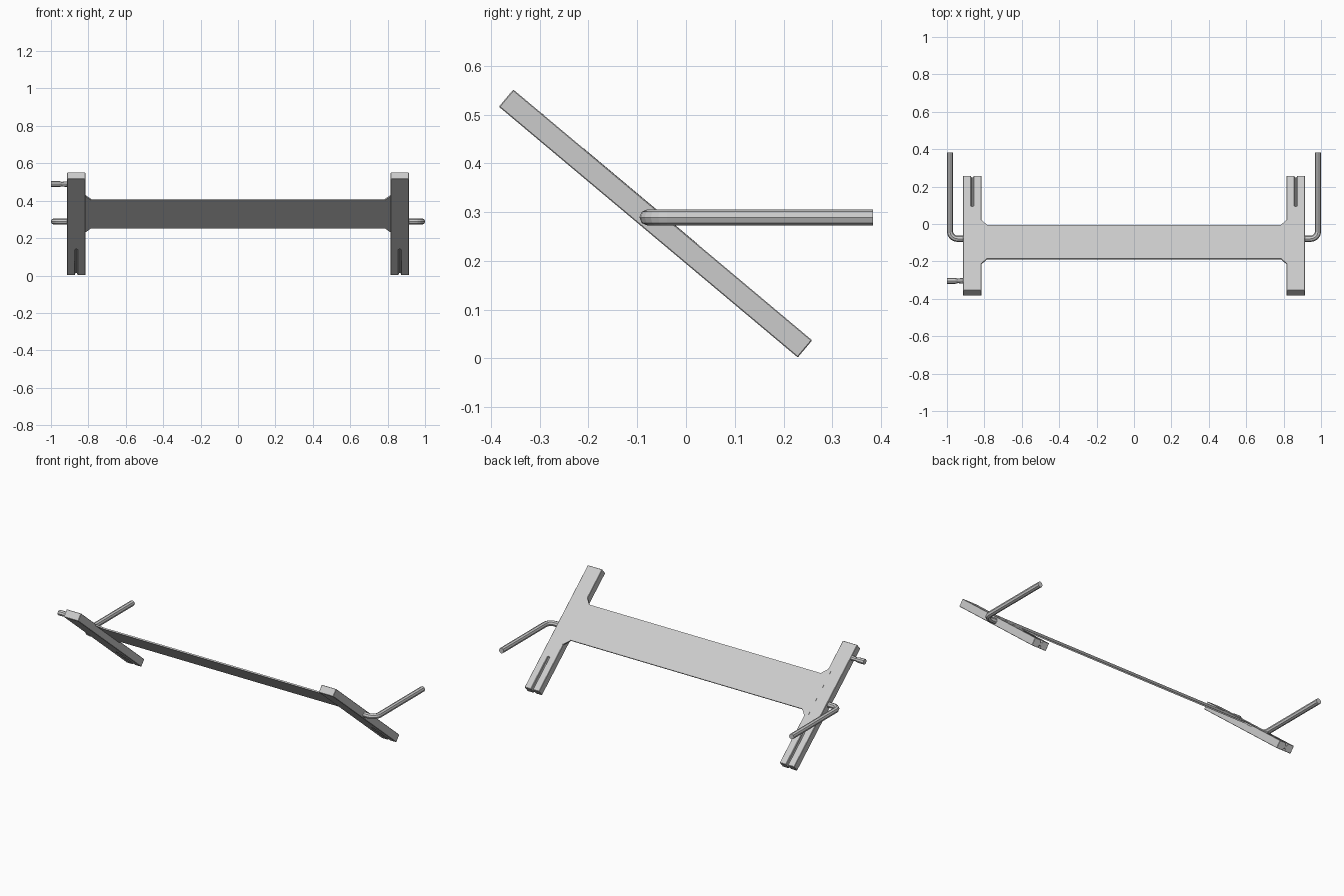
import bpy, bmesh, math
from mathutils import Vector

if "Cube" in bpy.data.objects:
    bpy.data.objects.remove(bpy.data.objects["Cube"])

# Tilted frame: x across, u along the bars (down towards the back), n out of the upper face
TILT = math.radians(40)
CENTRE = Vector((0, -0.0625, 0.2765))
U = Vector((0, math.cos(TILT), -math.sin(TILT)))
N = Vector((0, math.sin(TILT), math.cos(TILT)))
HALF_L, HALF_T = 0.4, 0.023


def place(x, u, n):
    return CENTRE + Vector((x, 0, 0)) + U * u + N * n


def loft(name, rings):
    """Closed solid through a list of equally sized rings."""
    bm = bmesh.new()
    loops = [[bm.verts.new(p) for p in ring] for ring in rings]
    count = len(loops[0])
    for a, b in zip(loops, loops[1:]):
        for i in range(count):
            j = (i + 1) % count
            bm.faces.new((a[i], a[j], b[j], b[i]))
    bm.faces.new(loops[0][::-1])
    bm.faces.new(loops[-1])
    bmesh.ops.recalc_face_normals(bm, faces=bm.faces)
    mesh = bpy.data.meshes.new(name)
    bm.to_mesh(mesh)
    bm.free()
    ob = bpy.data.objects.new(name, mesh)
    bpy.context.collection.objects.link(ob)
    return ob


# Side bars with a groove along the middle of the lower end, above and below
def bar_ring(side, u, depth):
    mid, w, g = 0.865, 0.049, 0.007
    half = [(-w, HALF_T), (-g, HALF_T), (-g * 0.6, HALF_T - depth),
            (g * 0.6, HALF_T - depth), (g, HALF_T), (w, HALF_T)]
    outline = half + [(-x, -n) for x, n in half]
    return [place(side * (mid + x), u, n) for x, n in outline]


for side, label in ((-1, "left"), (1, "right")):
    bar = loft(label + "_side_bar",
               [bar_ring(side, u, d) for u, d in
                ((-HALF_L, 0), (0.185, 0), (0.187, 0.009), (HALF_L, 0.014))]
               )
    bevel = bar.modifiers.new("edge_chamfer", 'BEVEL')
    bevel.width = 0.003
    bevel.segments = 1
    bevel.limit_method = 'ANGLE'
    bevel.angle_limit = math.radians(60)

# Thin cross panel, flared where it meets the bars
LOW, HIGH, FLARE = -0.178, 0.056, 0.036
outline = [(0.785, HIGH), (0.818, HIGH + FLARE), (0.84, HIGH + FLARE),
           (0.84, LOW - FLARE), (0.818, LOW - FLARE), (0.785, LOW)]
outline += [(-x, u) for x, u in reversed(outline)]
loft("cross_panel", [[place(x, u, n) for x, u in outline] for n in (0.015, 0.0235)])

# Bent rods reaching backwards from each bar
ROD_X, ROD_Y, ROD_Z, BEND, SIDES = 0.984, -0.079, 0.289, 0.04, 8


def rod_ring(side, x, y, turn, radius=0.0165):
    out = Vector((math.sin(turn), -math.cos(turn), 0))
    ring = []
    for i in range(SIDES):
        a = 2 * math.pi * i / SIDES
        p = Vector((x, y, ROD_Z)) + out * radius * math.cos(a)
        p.z += radius * math.sin(a)
        p.x *= side
        ring.append(p)
    return ring


for side, label in ((-1, "left"), (1, "right")):
    rings = [rod_ring(side, 0.89, ROD_Y, 0)]
    for k in range(6):
        t = math.pi / 2 * k / 5
        rings.append(rod_ring(side, ROD_X - BEND + BEND * math.sin(t),
                              ROD_Y + BEND - BEND * math.cos(t), t))
    rings.append(rod_ring(side, ROD_X, 0.383, math.pi / 2))
    loft(label + "_bent_rod", rings)

# Small waisted peg on the outside of the left bar
rings = []
for x, r in ((-0.9, 0.015), (-0.922, 0.015), (-0.942, 0.012), (-0.955, 0.016), (-1.0, 0.0165)):
    rings.append([Vector((x, -0.304 + r * math.cos(a), 0.489 + r * math.sin(a)))
                  for a in (2 * math.pi * i / SIDES for i in range(SIDES))])
loft("side_peg", rings)
